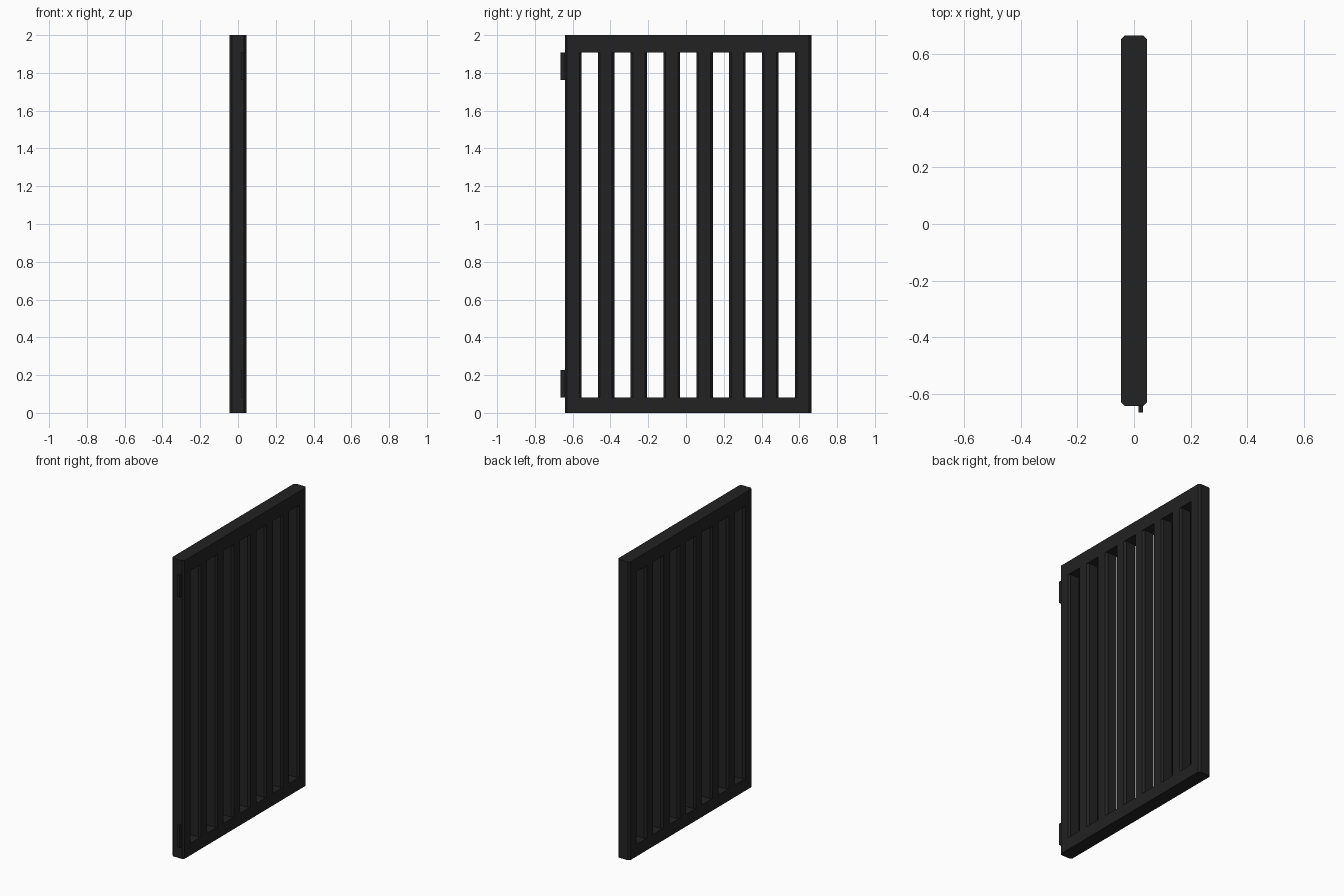
import bpy, bmesh

if "Cube" in bpy.data.objects:
    bpy.data.objects.remove(bpy.data.objects["Cube"])

mat = bpy.data.materials.new("black_metal")
mat.diffuse_color = (0.016, 0.016, 0.016, 1)
mat.use_nodes = True
mat.node_tree.nodes["Principled BSDF"].inputs["Base Color"].default_value = mat.diffuse_color


def block(name, x0, x1, y0, y1, z0, z1, c=0.0):
    """Upright prism with its four vertical edges chamfered by c."""
    if c:
        pts = [(x0 + c, y0), (x1 - c, y0), (x1, y0 + c), (x1, y1 - c),
               (x1 - c, y1), (x0 + c, y1), (x0, y1 - c), (x0, y0 + c)]
    else:
        pts = [(x0, y0), (x1, y0), (x1, y1), (x0, y1)]
    bm = bmesh.new()
    low = [bm.verts.new((x, y, z0)) for x, y in pts]
    top = [bm.verts.new((x, y, z1)) for x, y in pts]
    bm.faces.new(low[::-1])
    bm.faces.new(top)
    n = len(pts)
    for i in range(n):
        j = (i + 1) % n
        bm.faces.new((low[i], low[j], top[j], top[i]))
    me = bpy.data.meshes.new(name)
    bm.to_mesh(me)
    bm.free()
    me.materials.append(mat)
    ob = bpy.data.objects.new(name, me)
    bpy.context.collection.objects.link(ob)
    return ob


D = 0.045                    # half depth of the gate
Y0, Y1 = -0.641, 0.664       # gate ends
Z0, Z1 = 0.081, 1.909        # opening
W, C, N = 0.088, 0.012, 8    # bar width, chamfer, bar count

# Rails
block("bottom_rail", -D, D, Y0, Y1, 0, Z0, C)
block("top_rail", -D, D, Y0, Y1, Z1, 2.0, C)

# End posts and upright bars
step = (Y1 - Y0 - W) / (N - 1)
for i in range(N):
    y = Y0 + i * step
    name = "end_post" if i in (0, N - 1) else "upright_bar"
    block(name, -D, D, y, y + W, Z0, Z1, C)

# Hinge plates
for name, z in (("lower_hinge", Z0), ("upper_hinge", 1.762)):
    block(name, 0.015, 0.031, -0.664, Y0 + 0.01, z, z + 0.147)
